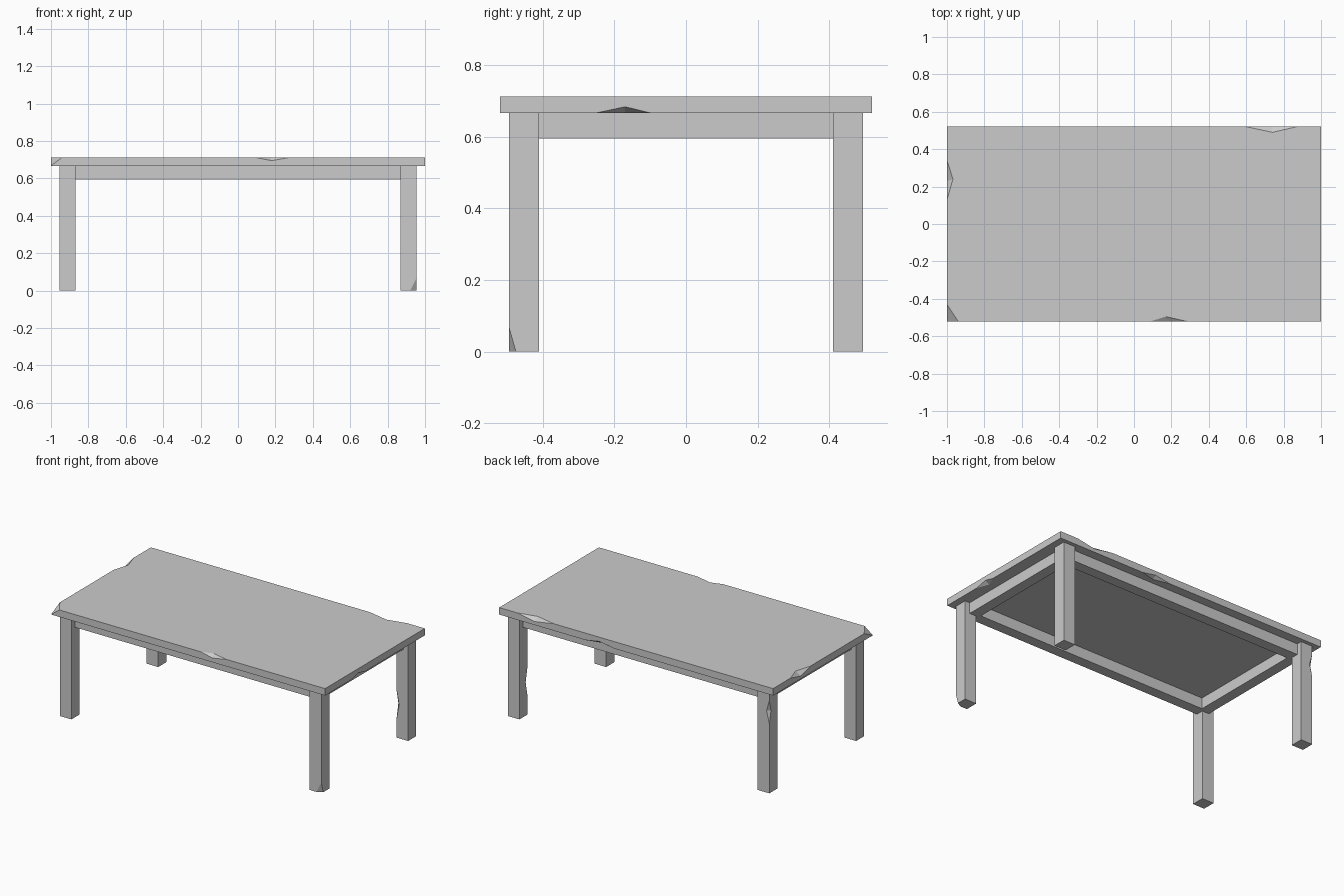
import bpy, bmesh
from mathutils import Vector

if "Cube" in bpy.data.objects:
    bpy.data.objects.remove(bpy.data.objects["Cube"])


def box(name, lo, hi):
    """Axis-aligned box between two corners."""
    lo, hi = Vector(lo), Vector(hi)
    bm = bmesh.new()
    bmesh.ops.create_cube(bm, size=1)
    for v in bm.verts:
        v.co = (lo + hi) / 2 + v.co * (hi - lo)
    me = bpy.data.meshes.new(name)
    bm.to_mesh(me)
    bm.free()
    ob = bpy.data.objects.new(name, me)
    bpy.context.collection.objects.link(ob)
    return ob


def chip(ob, fixed, outer):
    """Cut a chip: tetrahedron grown about the centre of its fixed points,
    so its cut faces stay in place while the rest passes outside the part."""
    fixed, outer = [Vector(p) for p in fixed], [Vector(p) for p in outer]
    pivot = sum(fixed, Vector()) / len(fixed)
    bm = bmesh.new()
    for p in fixed + outer:
        bm.verts.new(pivot + (p - pivot) * 1.4)
    bmesh.ops.convex_hull(bm, input=bm.verts)
    bmesh.ops.recalc_face_normals(bm, faces=bm.faces)
    me = bpy.data.meshes.new("chip_cutter")
    bm.to_mesh(me)
    bm.free()
    cutter = bpy.data.objects.new("chip_cutter", me)
    cutter.hide_render = True
    bpy.context.collection.objects.link(cutter)
    mod = ob.modifiers.new("chip", 'BOOLEAN')
    mod.operation = 'DIFFERENCE'
    mod.solver = 'EXACT'
    mod.object = cutter
    bpy.context.view_layer.objects.active = ob
    bpy.ops.object.modifier_apply(modifier=mod.name)
    bpy.data.objects.remove(cutter)


X, Y, Z0, Z1 = 1.0, 0.52, 0.667, 0.713    # table top
LX, LY, LW = 0.955, 0.495, 0.085          # leg outer faces and width
AX, AY, AT, AZ = 0.92, 0.46, 0.07, 0.595  # apron outer faces, thickness, bottom

# Table top with worn edges
top = box("table_top", (-X, -Y, Z0), (X, Y, Z1))
chip(top, [(.17, -.495, Z1), (.18, -Y, .695)], [(.09, -Y, Z1), (.28, -Y, Z1)])
chip(top, [(-.968, .24, Z1), (-X, .23, .685)], [(-X, .13, Z1), (-X, .34, Z1)])
chip(top, [(.74, .49, Z1), (.74, Y, .69)], [(.6, Y, Z1), (.87, Y, Z1)])
chip(top, [(.97, -.17, Z0), (X, -.17, .684)], [(X, -.25, Z0), (X, -.1, Z0)])
chip(top, [(.27, .495, Z0), (.27, Y, .685)], [(.16, Y, Z0), (.37, Y, Z0)])
chip(top, [(-X, -Y, Z0 + .001), (-X, -.43, Z1), (-.94, -Y, Z1)], [(-X, -Y, Z1)])

# Four legs
legs = {}
for sx, xn in ((-1, "left"), (1, "right")):
    for sy, yn in ((-1, "front"), (1, "back")):
        cx, cy, h = sx * (LX - LW / 2), sy * (LY - LW / 2), LW / 2
        legs[yn, xn] = box(f"{yn}_{xn}_leg", (cx - h, cy - h, 0), (cx + h, cy + h, Z0))

# Worn foot and leg edges
chip(legs["front", "right"],
     [(LX, -LY, .07), (LX, -.475, 0), (.92, -LY, 0)], [(LX, -LY, 0)])
chip(legs["back", "left"], [(-.935, LY, .54), (-LX, .477, .54)],
     [(-LX, LY, .46), (-LX, LY, .61)])
chip(legs["back", "right"], [(.89, .41, .22), (.87, .43, .22)],
     [(.87, .41, .12), (.87, .41, .32)])

# Apron rails between the legs
for s, n in ((-1, "front"), (1, "back")):
    y = sorted((s * AY, s * (AY - AT)))
    box(f"{n}_apron", (-LX + LW, y[0], AZ), (LX - LW, y[1], Z0))
for s, n in ((-1, "left"), (1, "right")):
    x = sorted((s * AX, s * (AX - AT)))
    box(f"{n}_apron", (x[0], -LY + LW, AZ), (x[1], LY - LW, Z0))
